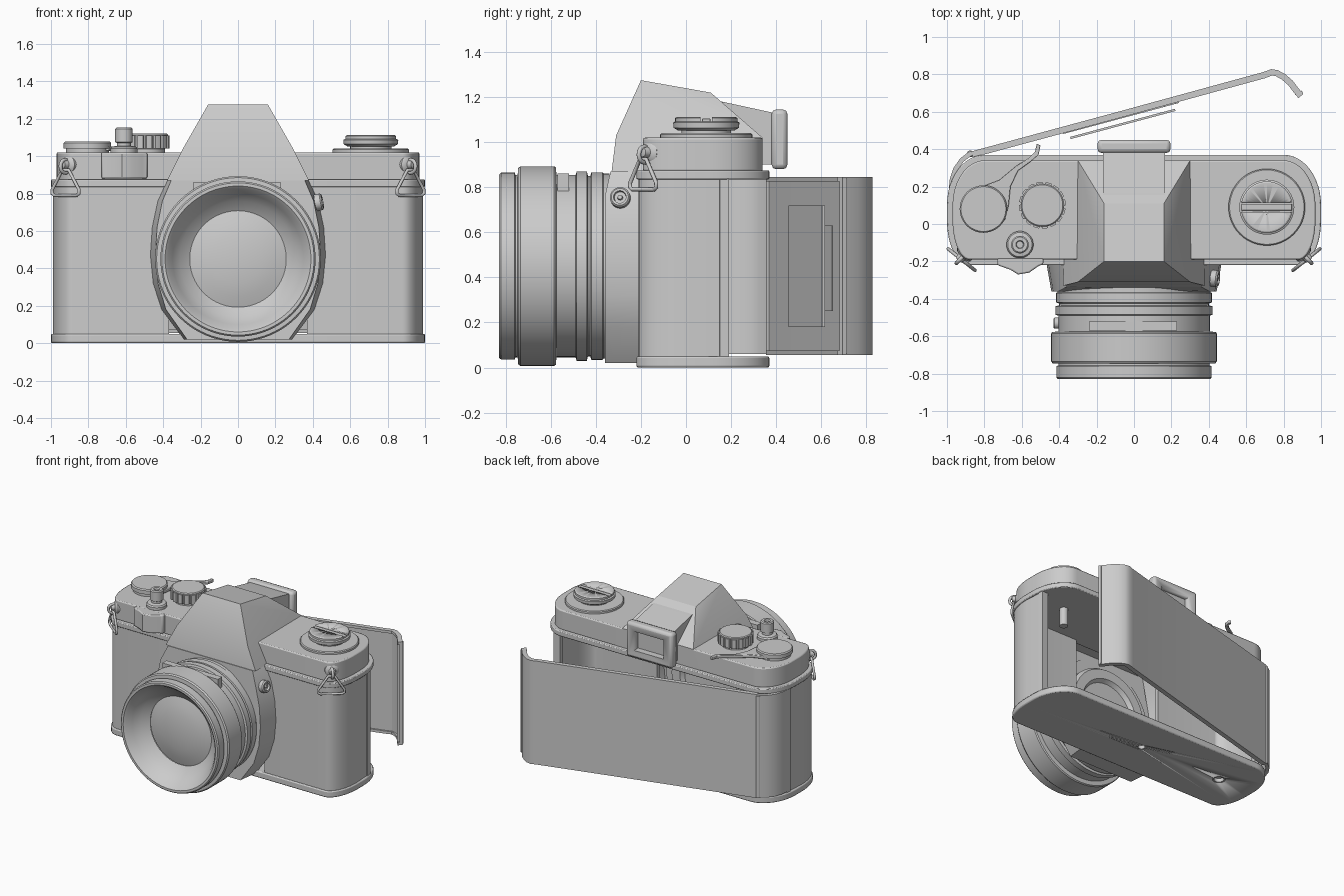
import bpy, bmesh, math
from mathutils import Vector, Matrix

if "Cube" in bpy.data.objects:
    bpy.data.objects.remove(bpy.data.objects["Cube"])

def finish(name, bm, bevel=0):
    bmesh.ops.remove_doubles(bm, verts=bm.verts, dist=1e-5)
    bmesh.ops.recalc_face_normals(bm, faces=bm.faces)
    me = bpy.data.meshes.new(name)
    bm.to_mesh(me)
    ob = bpy.data.objects.new(name, me)
    bpy.context.collection.objects.link(ob)
    if bevel:
        m = ob.modifiers.new("bevel", 'BEVEL')
        m.width, m.segments, m.limit_method, m.angle_limit = bevel, 2, 'ANGLE', 0.9
    return ob

def prism(name, pts, z0, z1, bevel=0):
    bm = bmesh.new()
    f = bm.faces.new([bm.verts.new((x, y, z0)) for x, y in pts])
    top = bmesh.ops.extrude_face_region(bm, geom=[f])["geom"]
    bmesh.ops.translate(bm, vec=(0, 0, z1 - z0), verts=[v for v in top if isinstance(v, bmesh.types.BMVert)])
    return finish(name, bm, bevel)

def box(name, x, y, z, bevel=0):
    return prism(name, [(x[0], y[0]), (x[1], y[0]), (x[1], y[1]), (x[0], y[1])], z[0], z[1], bevel)

def hull(name, pts, bevel=0):
    bm = bmesh.new()
    for p in pts:
        bm.verts.new(p)
    bmesh.ops.convex_hull(bm, input=bm.verts)
    bmesh.ops.dissolve_limit(bm, angle_limit=0.01, verts=bm.verts, edges=bm.edges)
    return finish(name, bm, bevel)

def lathe(name, prof, loc, axis=(0, 0, 1), n=48):
    """Revolve (radius, height) points about an axis through loc."""
    bm = bmesh.new()
    rot = Vector((0, 0, 1)).rotation_difference(Vector(axis)).to_matrix().to_4x4()
    vs = [bm.verts.new((r, 0, h)) for r, h in prof]
    es = [bm.edges.new(e) for e in zip(vs, vs[1:])]
    bmesh.ops.spin(bm, geom=vs + es, axis=(0, 0, 1), cent=(0, 0, 0), angle=2 * math.pi, steps=n)
    bmesh.ops.transform(bm, matrix=Matrix.Translation(loc) @ rot, verts=bm.verts)
    return finish(name, bm)

def disc(name, r, h, loc, axis=(0, 0, 1), c=0.006):
    return lathe(name, [(0, 0), (r, 0), (r, h - c), (r - c, h), (0, h)], loc, axis)

def strip(name, path, t, z0, z1):
    """Upright wall along a 2D path, thickened to the right of travel."""
    P = [Vector(p) for p in path]
    inner = []
    for i, p in enumerate(P):
        d = (P[min(i + 1, len(P) - 1)] - P[max(i - 1, 0)]).normalized()
        inner.append(p + Vector((d.y, -d.x)) * t)
    return prism(name, [tuple(p) for p in P + inner[::-1]], z0, z1)

def tube(name, pts, r, cyclic=True):
    cu = bpy.data.curves.new(name, 'CURVE')
    cu.dimensions, cu.bevel_depth, cu.bevel_resolution = '3D', r, 3
    s = cu.splines.new('POLY')
    s.points.add(len(pts) - 1)
    for q, p in zip(s.points, pts):
        q.co = (*p, 1)
    s.use_cyclic_u = cyclic
    ob = bpy.data.objects.new(name, cu)
    bpy.context.collection.objects.link(ob)

def cut(ob, cutter):
    m = ob.modifiers.new("cut", 'BOOLEAN')
    m.object, m.operation, m.solver = cutter, 'DIFFERENCE', 'EXACT'
    cutter.hide_render, cutter.display_type = True, 'WIRE'

def mirror(ob):
    ob.modifiers.new("mirror", 'MIRROR').use_axis[0] = True

def arc(cx, cy, rx, ry, a0, a1, n=12):
    return [(cx + rx * math.cos(math.radians(a0 + (a1 - a0) * i / n)),
             cy + ry * math.sin(math.radians(a0 + (a1 - a0) * i / n))) for i in range(n + 1)]

def outline(s):
    half = arc(.88, .02, .12 - s, .24 - s, -90, 0) + arc(.80, .10, .20 - s, .27 - s, 0, 90)
    return half + [(-x, y) for x, y in half[::-1]]

# body plates and open-backed shell
bottom = prism("bottom_plate", outline(0), 0, .05, .008)
for nm, x, r in (("tripod_socket", 0, .035), ("rewind_button", -.7, .045)):
    cut(bottom, lathe(nm + "_cutter", [(0, -.1), (r, -.1), (r, .035), (0, .035)], (x, .08, 0)))
    lathe(nm, [(r, .03), (r, .002), (r - .01, .002), (r - .01, .03)], (x, .08, 0))
prism("top_flange", outline(0), .835, .875, .006)
prism("top_plate", outline(.03), .87, 1.02, .008)
mirror(strip("body_wall", [(.98, .18)] + arc(.88, .02, .11, .23, 0, -90) + [(.37, -.21)], .03, .04, .85))
mirror(strip("wall_end_rib", [(.985, .19), (.988, .15)], .05, .05, .84))
strip("hinge_strip", [(-.99, .19), (-.985, .24), (-.965, .30), (-.93, .35), (-.885, .385)], .025, .06, .84)
disc("hinge_pin", .018, .78, (-.875, .375, .06))
disc("rewind_shaft", .03, .15, (.71, .09, .70))

# open back door
door = [(-.87, .388), (-.1, .596), (.69, .812)] + \
       [(.735, .828), (.77, .822), (.81, .80), (.85, .765), (.88, .725), (.905, .695)]
strip("back_door", door, .022, .06, .84)
for z in (.055, .825):
    strip("door_rim", door, .034, z, z + .02)
strip("door_hook", [(.905, .697), (.885, .688), (.86, .69)], .018, .06, .84)
for nm, c, l, t, z in (("pressure_plate", (-.06, .535), .58, .012, (.18, .72)),
                       ("plate_spring", (-.07, .567), .64, .006, (.25, .63))):
    ob = box(nm, (-l / 2, l / 2), (-t / 2, t / 2), z)
    ob.location, ob.rotation_euler = (*c, 0), (0, 0, math.radians(15))

# prism hump, eyepiece and lens apron
hull("prism_hump", [(s * x, y, z) for s in (-1, 1) for x, y, z in (
    (.16, -.20, 1.275), (.16, .11, 1.22), (.30, .34, 1.02), (.30, -.31, 1.03),
    (.38, -.33, .87), (.36, .34, .87))])
hull("eyepiece_housing", [(s * .165, y, z) for s in (-1, 1) for y, z in (
    (.10, .9), (.10, 1.19), (.16, 1.18), (.39, 1.13), (.39, .9))])
eye = box("eyepiece_frame", (-.195, .195), (.38, .45), (.88, 1.145), .02)
cut(eye, box("eyepiece_cutter", (-.125, .125), (.40, .5), (.94, 1.085)))

half = [(.38, .87), (.43, .76), (.46, .62), (.47, .47), (.455, .32), (.41, .18), (.29, .02)]
loop = half + [(-x, z) for x, z in half[::-1]]
bm = bmesh.new()
rear = [bm.verts.new((x, -.20, z)) for x, z in loop]
front = [bm.verts.new((x * .94, -.36 if z < .8 else -.335, z)) for x, z in loop]
for i in range(len(loop)):
    j = (i + 1) % len(loop)
    bm.faces.new((rear[i], rear[j], front[j], front[i]))
bm.faces.new(front)
finish("lens_apron", bm)

# lens barrel: outside rings, dished front and rear mount (height runs toward the front)
lens = [(0, .30), (.22, .30), (.24, .27), (.31, .27), (.33, .30), (.33, .34), (.41, .34),
        (.41, .365), (.416, .37), (.416, .42), (.40, .425), (.40, .435), (.42, .44), (.42, .485),
        (.405, .49), (.405, .575), (.437, .577), (.443, .585), (.443, .735), (.435, .745),
        (.405, .747), (.405, .757), (.415, .76), (.415, .82), (.407, .829), (.39, .829),
        (.375, .815), (.35, .775), (.31, .725), (.258, .69)]
lathe("lens_barrel", lens, (0, 0, .45), (0, -1, 0), 80)
lathe("lens_glass", [(.26, .685), (.20, .703), (.13, .716), (.06, .722), (0, .724)], (0, 0, .45), (0, -1, 0), 64)
box("lens_scale_window", (-.24, .23), (-.57, -.52), (.74, .86))
disc("lens_pin", .03, .03, (-.40, -.53, .45), (-1, 0, 0))

# wind knob and lever
lathe("wind_knob", [(0, 0), (.115, 0), (.115, .02), (.127, .022), (.127, .05), (.12, .058), (0, .058)], (-.805, .08, 1.02))
prism("wind_lever", [(-.84, .19), (-.72, .235), (-.63, .31), (-.56, .355), (-.53, .385), (-.52, .43), (-.50, .42),
                     (-.51, .37), (-.55, .335), (-.62, .285), (-.66, .2), (-.67, .1), (-.69, .02), (-.80, .05)],
      1.028, 1.052, .004)

# shutter dial with notched rim
rim = []
for i in range(16):
    for da, r in ((0, .125), (5, .125), (11, .125), (14, .125), (16, .115), (20, .115)):
        a = math.radians(i * 22.5 + da)
        rim.append((-.49 + r * math.cos(a), .10 + r * math.sin(a)))
disc("dial_base", .10, .03, (-.49, .10, 1.015))
prism("shutter_dial", rim, 1.04, 1.11)
disc("dial_cap", .115, .012, (-.49, .10, 1.108))

# shutter button on its front block
lathe("shutter_button", [(0, 0), (.072, 0), (.072, .02), (.065, .03), (.038, .035), (.038, .05), (.047, .055),
                         (.047, .125), (.04, .132), (.022, .132), (.018, .12), (0, .12)], (-.61, -.11, 1.02))
prism("front_block", [(-.73, -.18), (-.73, -.22), (-.66, -.245), (-.62, -.27), (-.56, -.26), (-.51, -.225),
                      (-.485, -.215), (-.485, -.18)], .88, 1.02, .008)

# rewind knob with slot and folded crank
disc("rewind_base", .205, .022, (.71, .09, 1.018))
disc("rewind_neck", .11, .04, (.71, .09, 1.03))
knob = lathe("rewind_knob", [(0, 0), (.125, 0), (.145, .012), (.147, .035), (.138, .04), (.138, .055), (.13, .06), (0, .06)],
             (.71, .09, 1.052))
cut(knob, box("crank_slot", (.5, .92), (.065, .115), (1.092, 1.2)))
box("rewind_crank", (.575, .845), (.072, .108), (1.085, 1.106), .004)

# flash socket on the apron side
lathe("flash_socket", [(0, 0), (.045, 0), (.045, .03), (.038, .038), (.028, .038), (.026, .02), (.012, .02), (.01, .035), (0, .035)],
      (.415, -.29, .75), (.97, -.1, .2), 32)

# strap lugs and triangular loops
for s in (-1, 1):
    ax = (s * .7, -.7, 0)
    lathe("strap_lug", [(0, 0), (.05, 0), (.05, .035), (.04, .045), (.025, .05), (.02, .075), (0, .08)], (s * .885, -.14, .955), ax, 32)
    c = Vector((s * .925, -.185, .945))
    u = Vector((s * .7, -.7, 0))
    tube("strap_eyelet", [c + u * .035 * math.cos(a) + Vector((0, 0, .035 * math.sin(a)))
                          for a in [i * math.pi / 8 for i in range(16)]], .010)
    tri = [(-.02, .925), (.02, .925), (.085, .82), (.085, .80), (.07, .79), (-.07, .79), (-.085, .80), (-.085, .82)]
    tube("strap_loop", [(s * (.922 + d * .85), -.19 + d * .68, z) for d, z in tri], .009)

# smooth shading with crisp edges
bpy.ops.object.select_all(action='DESELECT')
for ob in bpy.context.scene.objects:
    if ob.type == 'MESH':
        ob.select_set(True)
        bpy.context.view_layer.objects.active = ob
bpy.ops.object.shade_smooth_by_angle(angle=math.radians(30))
